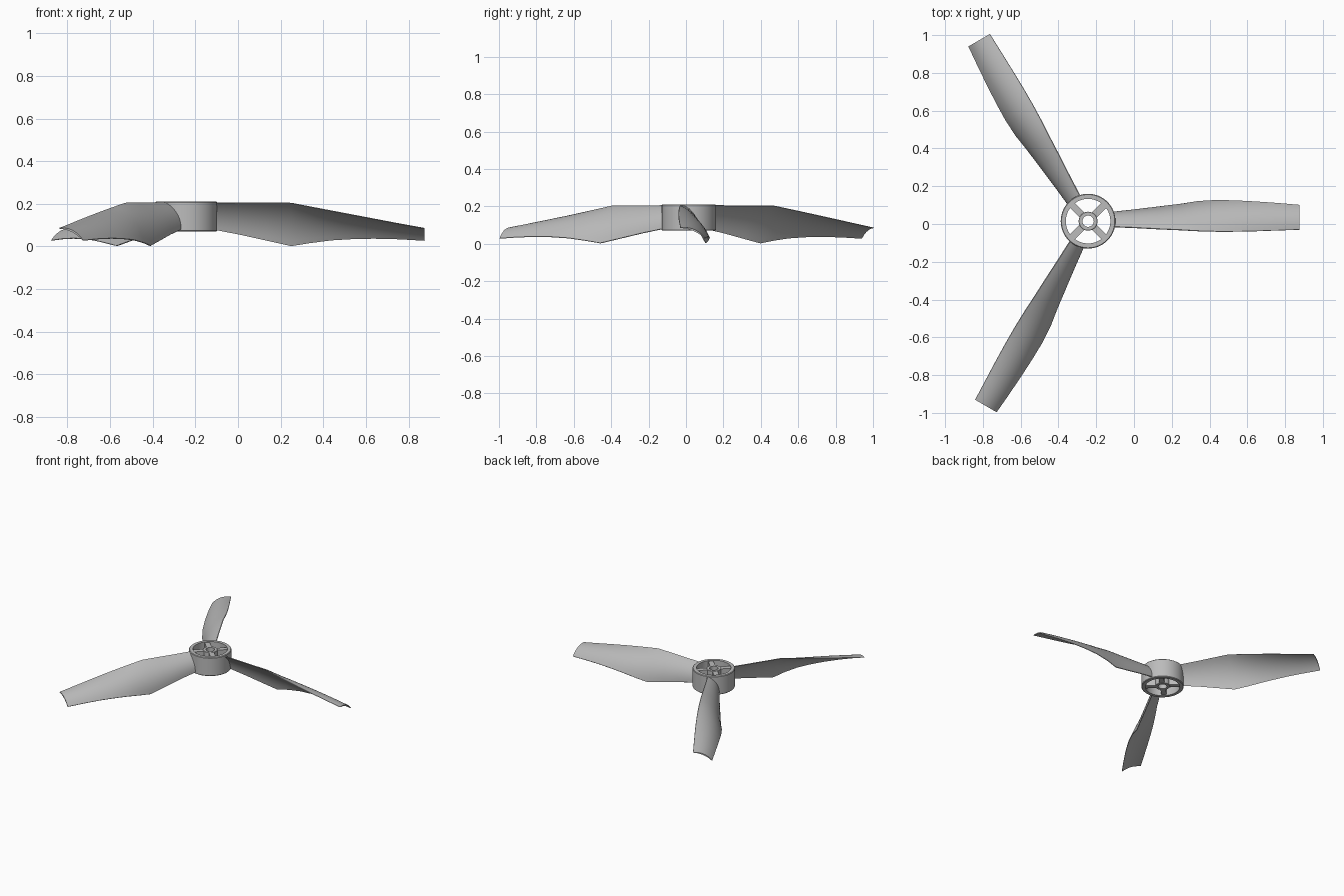
import bpy, bmesh, math
from mathutils import Matrix, Vector

cube = bpy.data.objects.get("Cube")
if cube:
    bpy.data.objects.remove(cube, do_unlink=True)

CENTER = Vector((-0.243, 0.015, 0))
HUB_BOTTOM, HUB_TOP = 0.07, 0.21

grey = bpy.data.materials.new("plain grey")
grey.use_nodes = True
grey.diffuse_color = (0.5, 0.5, 0.5, 1)
grey.node_tree.nodes["Principled BSDF"].inputs["Base Color"].default_value = (0.5, 0.5, 0.5, 1)


def finish(name, bm, angle=30):
    bmesh.ops.recalc_face_normals(bm, faces=bm.faces)
    mesh = bpy.data.meshes.new(name)
    bm.to_mesh(mesh)
    bm.free()
    obj = bpy.data.objects.new(name, mesh)
    bpy.context.collection.objects.link(obj)
    mesh.materials.append(grey)
    bpy.ops.object.select_all(action='DESELECT')
    obj.select_set(True)
    bpy.context.view_layer.objects.active = obj
    bpy.ops.object.shade_smooth_by_angle(angle=math.radians(angle))
    obj.location = CENTER
    return obj


def tube(name, inner, outer, bottom, top, bevel, steps=64):
    """Hollow cylinder with a small outer chamfer."""
    profile = [(inner, bottom), (outer - bevel, bottom), (outer, bottom + bevel),
               (outer, top - bevel), (outer - bevel, top), (inner, top)]
    bm = bmesh.new()
    rings = []
    for i in range(steps):
        a = math.tau * i / steps
        rings.append([bm.verts.new((r * math.cos(a), r * math.sin(a), z)) for r, z in profile])
    n = len(profile)
    for i in range(steps):
        a, b = rings[i], rings[(i + 1) % steps]
        for j in range(n):
            k = (j + 1) % n
            bm.faces.new((a[j], b[j], b[k], a[k]))
    return finish(name, bm)


# Hub rim and central bearing sleeve
tube("hub_rim", 0.118, 0.145, HUB_BOTTOM, HUB_TOP, 0.004)
tube("hub_sleeve", 0.03, 0.05, HUB_BOTTOM + 0.004, HUB_TOP - 0.004, 0.002, 40)

# Four diagonal spokes
for i in range(4):
    bm = bmesh.new()
    shape = (Matrix.Rotation(math.radians(45 + 90 * i), 4, 'Z')
             @ Matrix.Translation((0.083, 0, (HUB_BOTTOM + HUB_TOP) / 2))
             @ Matrix.Diagonal((0.084, 0.036, HUB_TOP - HUB_BOTTOM - 0.012, 1)))
    bmesh.ops.create_cube(bm, size=1, matrix=shape)
    finish(f"hub_spoke_{i + 1}", bm)

# Blade stations: radius, leading y, leading z, trailing y, trailing z
STATIONS = [
    (0.13, -0.03, 0.205, 0.048, 0.08),
    (0.25, -0.035, 0.204, 0.061, 0.057),
    (0.38, -0.042, 0.204, 0.077, 0.028),
    (0.493, -0.047, 0.204, 0.091, 0.003),
    (0.58, -0.052, 0.187, 0.105, 0.017),
    (0.68, -0.055, 0.168, 0.111, 0.030),
    (0.78, -0.055, 0.149, 0.109, 0.036),
    (0.88, -0.053, 0.130, 0.104, 0.038),
    (1.0, -0.049, 0.107, 0.096, 0.035),
    (1.118, -0.045, 0.085, 0.086, 0.028),
]
CHORD_STEPS = 10
CAMBER = 0.12


def section(ly, lz, ty, tz, thick):
    """Cambered, thin aerofoil loop from leading edge over the top and back."""
    lead, trail = Vector((ly, lz)), Vector((ty, tz))
    chord = trail - lead
    normal = Vector((-chord.y, chord.x)).normalized()
    top, under = [], []
    for i in range(CHORD_STEPS + 1):
        t = i / CHORD_STEPS
        arch = 4 * t * (1 - t)
        mid = lead + chord * t + normal * CAMBER * chord.length * arch
        half = normal * thick * (0.3 + 0.7 * arch) / 2
        top.append(mid + half)
        under.append(mid - half)
    return top + under[::-1]


# Three twisted blades
for i in range(3):
    bm = bmesh.new()
    loops = []
    for r, ly, lz, ty, tz in STATIONS:
        thick = 0.018 - 0.008 * r
        loops.append([bm.verts.new((r, p.x, p.y)) for p in section(ly, lz, ty, tz, thick)])
    n = len(loops[0])
    for a, b in zip(loops, loops[1:]):
        for j in range(n):
            k = (j + 1) % n
            bm.faces.new((a[j], b[j], b[k], a[k]))
    bm.faces.new(loops[0])
    bm.faces.new(loops[-1])
    bmesh.ops.rotate(bm, verts=bm.verts, cent=(0, 0, 0),
                     matrix=Matrix.Rotation(math.tau * i / 3, 3, 'Z'))
    finish(f"blade_{i + 1}", bm, 40)
